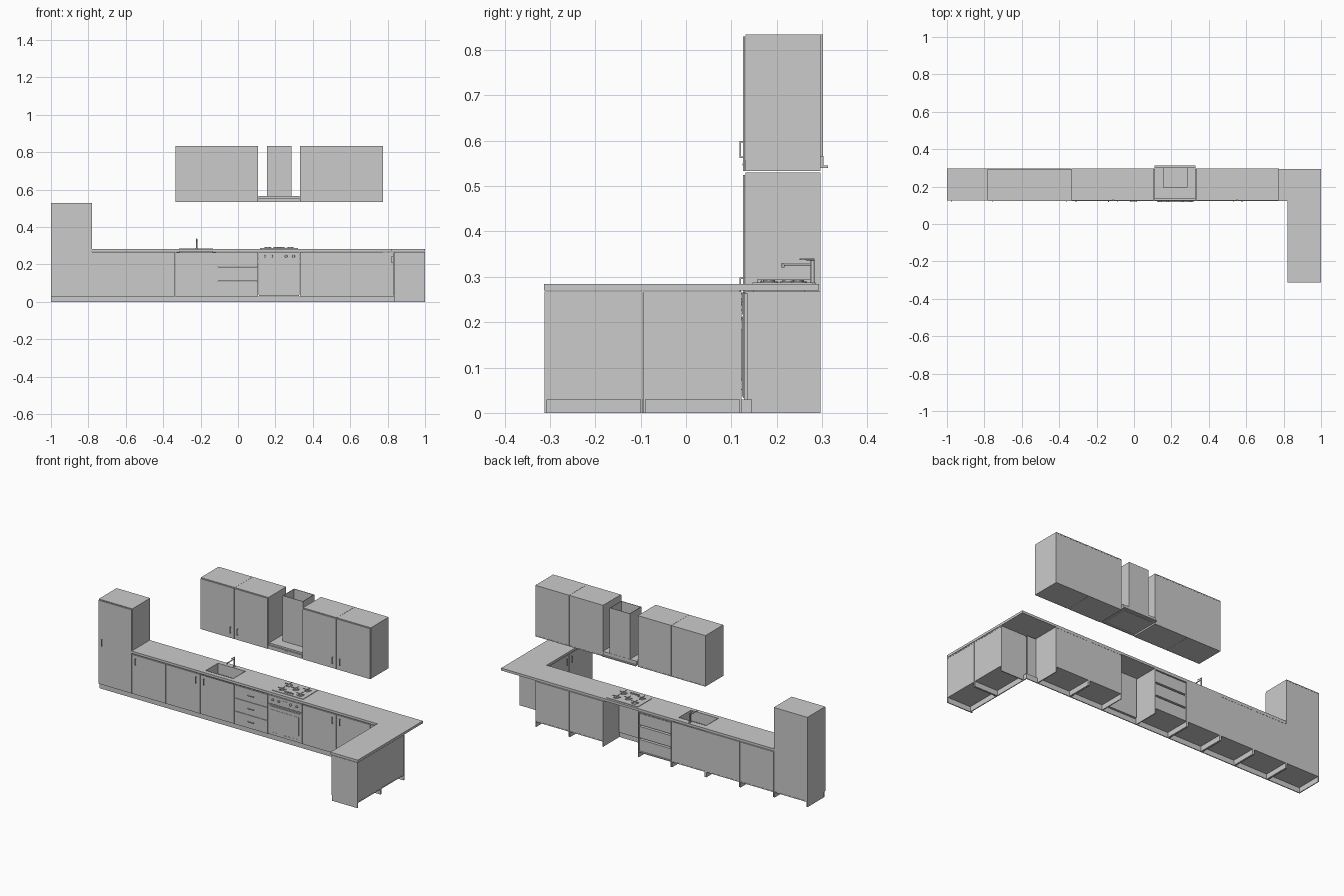
import bpy, bmesh, math
from mathutils import Matrix, Vector

if "Cube" in bpy.data.objects:
    bpy.data.objects.remove(bpy.data.objects["Cube"])

T = 0.005                     # panel thickness
FRONT, BACK = 0.131, 0.297    # carcass depth range
HOME = Matrix.Identity(4)
# turned wing: local front (-y) becomes world -x
WING = Matrix.Translation((0.702, 0, 0)) @ Matrix.Rotation(-math.pi / 2, 4, 'Z')


def finish(name, bm):
    bmesh.ops.recalc_face_normals(bm, faces=bm.faces)
    me = bpy.data.meshes.new(name)
    bm.to_mesh(me)
    bm.free()
    ob = bpy.data.objects.new(name, me)
    bpy.context.collection.objects.link(ob)
    return ob


def boxes(name, bounds, M=HOME):
    """One object from a list of (x0, x1, y0, y1, z0, z1) boxes."""
    bm = bmesh.new()
    for x0, x1, y0, y1, z0, z1 in bounds:
        m = Matrix.Translation(((x0 + x1) / 2, (y0 + y1) / 2, (z0 + z1) / 2))
        m = M @ m @ Matrix.Diagonal((x1 - x0, y1 - y0, z1 - z0, 1))
        bmesh.ops.create_cube(bm, size=1, matrix=m)
    return finish(name, bm)


def rod(name, a, b, r, r2=None, seg=20):
    a, b = Vector(a), Vector(b)
    d = b - a
    m = Matrix.Translation((a + b) / 2) @ d.to_track_quat('Z', 'Y').to_matrix().to_4x4()
    bm = bmesh.new()
    bmesh.ops.create_cone(bm, cap_ends=True, segments=seg, radius1=r,
                          radius2=r if r2 is None else r2, depth=d.length, matrix=m)
    for f in bm.faces:
        f.smooth = len(f.verts) == 4
    return finish(name, bm)


def handle(x, z, M=HOME, length=0.038, flat=False):
    h, t, y0, y1 = length / 2, 0.0018, 0.118, 0.128
    if flat:
        parts = [(x - h, x + h, y0, y0 + 2 * t, z - t, z + t)]
        parts += [(x + s - t, x + s + t, y0, y1, z - t, z + t) for s in (t - h, h - t)]
    else:
        parts = [(x - t, x + t, y0, y0 + 2 * t, z - h, z + h)]
        parts += [(x - t, x + t, y0, y1, z + s - t, z + s + t) for s in (t - h, h - t)]
    boxes("handle", parts, M)


def door(x0, x1, z0, z1, M=HOME):
    boxes("door", [(x0 + 0.0015, x1 - 0.0015, 0.126, FRONT - 0.0005, z0, z1)], M)


def carcass(name, x0, x1, z0, z1, M=HOME, foot=False, top=True, back=True):
    low = 0 if foot else z0
    a, b = x0 + 0.0005, x1 - 0.0005
    parts = [(a, b, FRONT, BACK, z0, z0 + T)]
    for s in (a, b - T):
        parts.append((s, s + T, FRONT, BACK, z0, z1))
        if foot:
            parts.append((s, s + T, FRONT + 0.014, BACK, low, z0))
    if top:
        parts.append((a + T, b - T, FRONT, BACK, z1 - T, z1))
    if back:
        parts.append((a + T, b - T, BACK - T, BACK - 0.001, z0 + T, z1 - (T if top else 0)))
    boxes(name, parts, M)


# Tall cabinet
carcass("tall_cabinet", -1, -0.78, 0.03, 0.53, foot=True)
door(-1, -0.78, 0.033, 0.525)
handle(-0.975, 0.28)

# Base cabinets: start, end, handle x
for x0, x1, hx in [(-0.78, -0.558, -0.755), (-0.558, -0.335, -0.36),
                   (-0.335, -0.112, -0.31), (0.332, 0.553, 0.53), (0.553, 0.775, 0.577)]:
    carcass("base_cabinet", x0, x1, 0.03, 0.268, foot=True, top=hx != -0.31)
    door(x0, x1, 0.033, 0.264)
    handle(hx, 0.227)
boxes("corner_filler", [(0.775, 0.834, 0.128, FRONT + T, 0.03, 0.264)])

# Drawer cabinet
carcass("drawer_cabinet", -0.112, 0.107, 0.03, 0.268, foot=True, back=False)
for i in range(3):
    z = 0.034 + i * 0.077
    door(-0.112, 0.107, z, z + 0.075)
    boxes("drawer_box", [(-0.104, 0.099, FRONT, BACK - 0.004, z + 0.004, z + 0.071)])
    handle(-0.003, z + 0.038, flat=True)

# Turned wing cabinets
for x0, x1, hx in [(-0.123, 0.095, 0.07), (0.095, 0.313, 0.117)]:
    carcass("wing_cabinet", x0, x1, 0.03, 0.268, WING, foot=True)
    door(x0, x1, 0.033, 0.264, WING)
    handle(hx, 0.227, WING)
boxes("wing_end_foot", [(0.307, 0.3125, FRONT, BACK, 0, 0.03)], WING)

# Toe boards
boxes("toe_board", [(-1, 0.845, 0.14, 0.145, 0, 0.03)])
boxes("wing_toe_board", [(0.843, 0.848, -0.312, 0.145, 0, 0.03)])

# Wall cabinets
for x0, x1, hx in [(-0.335, -0.112, -0.136), (-0.112, 0.107, -0.089),
                   (0.332, 0.553, 0.53), (0.553, 0.775, 0.577)]:
    carcass("wall_cabinet", x0, x1, 0.533, 0.834)
    door(x0, x1, 0.533, 0.83)
    handle(hx, 0.581)

# L-shaped worktop, with the sink opening cut out
bm = bmesh.new()
outline = [(-0.78, 0.124), (0.822, 0.124), (0.822, -0.313), (1, -0.313), (1, 0.293), (-0.78, 0.293)]
face = bm.faces.new([bm.verts.new((x, y, 0.27)) for x, y in outline])
ext = bmesh.ops.extrude_face_region(bm, geom=[face])
bmesh.ops.translate(bm, vec=(0, 0, 0.014),
                    verts=[v for v in ext["geom"] if isinstance(v, bmesh.types.BMVert)])
worktop = finish("worktop", bm)
SX0, SX1, SY0, SY1 = -0.315, -0.135, 0.148, 0.262
cutter = boxes("sink_cutter", [(SX0, SX1, SY0, SY1, 0.2, 0.35)])
cutter.hide_render = True
mod = worktop.modifiers.new("sink_hole", 'BOOLEAN')
mod.object, mod.operation, mod.solver = cutter, 'DIFFERENCE', 'EXACT'
bpy.context.view_layer.objects.active = worktop
bpy.ops.object.modifier_apply(modifier="sink_hole")
bpy.data.objects.remove(cutter)

# Sink bowl and rim
w, zb, zt = 0.002, 0.222, 0.2855
boxes("sink_bowl", [(SX0, SX1, SY0, SY1, zb, zb + w),
                    (SX0, SX0 + w, SY0, SY1, zb, zt), (SX1 - w, SX1, SY0, SY1, zb, zt),
                    (SX0, SX1, SY0, SY0 + w, zb, zt), (SX0, SX1, SY1 - w, SY1, zb, zt)])
rod("sink_drain", (-0.225, 0.205, zb), (-0.225, 0.205, zb + 0.004), 0.011)

# Tap
rod("tap_base", (-0.22, 0.279, 0.284), (-0.22, 0.279, 0.288), 0.007)
rod("tap_post", (-0.22, 0.279, 0.284), (-0.22, 0.279, 0.336), 0.004)
rod("tap_spout", (-0.22, 0.279, 0.328), (-0.22, 0.212, 0.328), 0.0028)
rod("tap_nozzle", (-0.22, 0.214, 0.33), (-0.22, 0.214, 0.321), 0.003)
rod("tap_lever", (-0.22, 0.283, 0.338), (-0.22, 0.25, 0.339), 0.002)

# Oven
OX0, OX1 = 0.109, 0.33
boxes("oven_body", [(OX0 + 0.003, OX1 - 0.003, 0.13, 0.155, 0.032, 0.266)])
boxes("oven_control_panel", [(OX0, OX1, 0.124, 0.131, 0.217, 0.266)])
boxes("oven_door", [(OX0, OX1, 0.123, 0.131, 0.036, 0.213)])
boxes("oven_window", [(OX0 + 0.02, OX1 - 0.02, 0.1215, 0.124, 0.075, 0.185)])
boxes("oven_vents", [(x, x + 0.012, 0.1215, 0.124, 0.05, 0.053)
                     for x in (OX0 + 0.025 + i * 0.0265 for i in range(7))])
handle(0.2195, 0.205, length=0.195, flat=True)
boxes("oven_display", [(0.2, 0.237, 0.1225, 0.125, 0.237, 0.253)])
for x in (0.14, 0.18, 0.257, 0.297):
    rod("oven_knob", (x, 0.126, 0.244), (x, 0.117, 0.244), 0.0075, 0.006)

# Hob with burners and pan supports
boxes("hob_plate", [(0.118, 0.321, 0.147, 0.28, 0.284, 0.287)])
for x, y, r in [(0.16, 0.183, 0.016), (0.16, 0.247, 0.02), (0.279, 0.183, 0.02),
                (0.279, 0.247, 0.016), (0.2195, 0.225, 0.018)]:
    rod("burner", (x, y, 0.287), (x, y, 0.29), r)
    rod("burner_cap", (x, y, 0.29), (x, y, 0.2925), r * 0.65)
    boxes("pan_support", [(x - 0.026, x + 0.026, y - 0.001, y + 0.001, 0.2925, 0.2945),
                          (x - 0.001, x + 0.001, y - 0.026, y + 0.026, 0.2925, 0.2945)])
for i in range(4):
    x = 0.196 + i * 0.0155
    rod("hob_knob", (x, 0.163, 0.287), (x, 0.163, 0.294), 0.005)

# Extractor hood: shallow canopy, sliding tray and open chimney
boxes("hood_canopy", [(0.109, 0.33, 0.135, 0.303, 0.546, 0.566)])
boxes("hood_tray", [(0.109, 0.33, 0.126, 0.313, 0.54, 0.546)])
boxes("hood_front", [(0.109, 0.33, 0.126, 0.135, 0.535, 0.556)])
boxes("hood_filter", [(0.125, 0.314, 0.15, 0.295, 0.537, 0.54)])
boxes("hood_buttons", [(x, x + 0.006, 0.1245, 0.127, 0.545, 0.55) for x in (0.203, 0.216, 0.229)])
CX0, CX1, CY0, CY1, CZ0, CZ1 = 0.154, 0.286, 0.195, 0.302, 0.566, 0.834
boxes("hood_chimney", [(CX0, CX0 + 0.003, CY0, CY1, CZ0, CZ1), (CX1 - 0.003, CX1, CY0, CY1, CZ0, CZ1),
                       (CX0, CX1, CY0, CY0 + 0.003, CZ0, CZ1), (CX0, CX1, CY1 - 0.003, CY1, CZ0, CZ1)])
